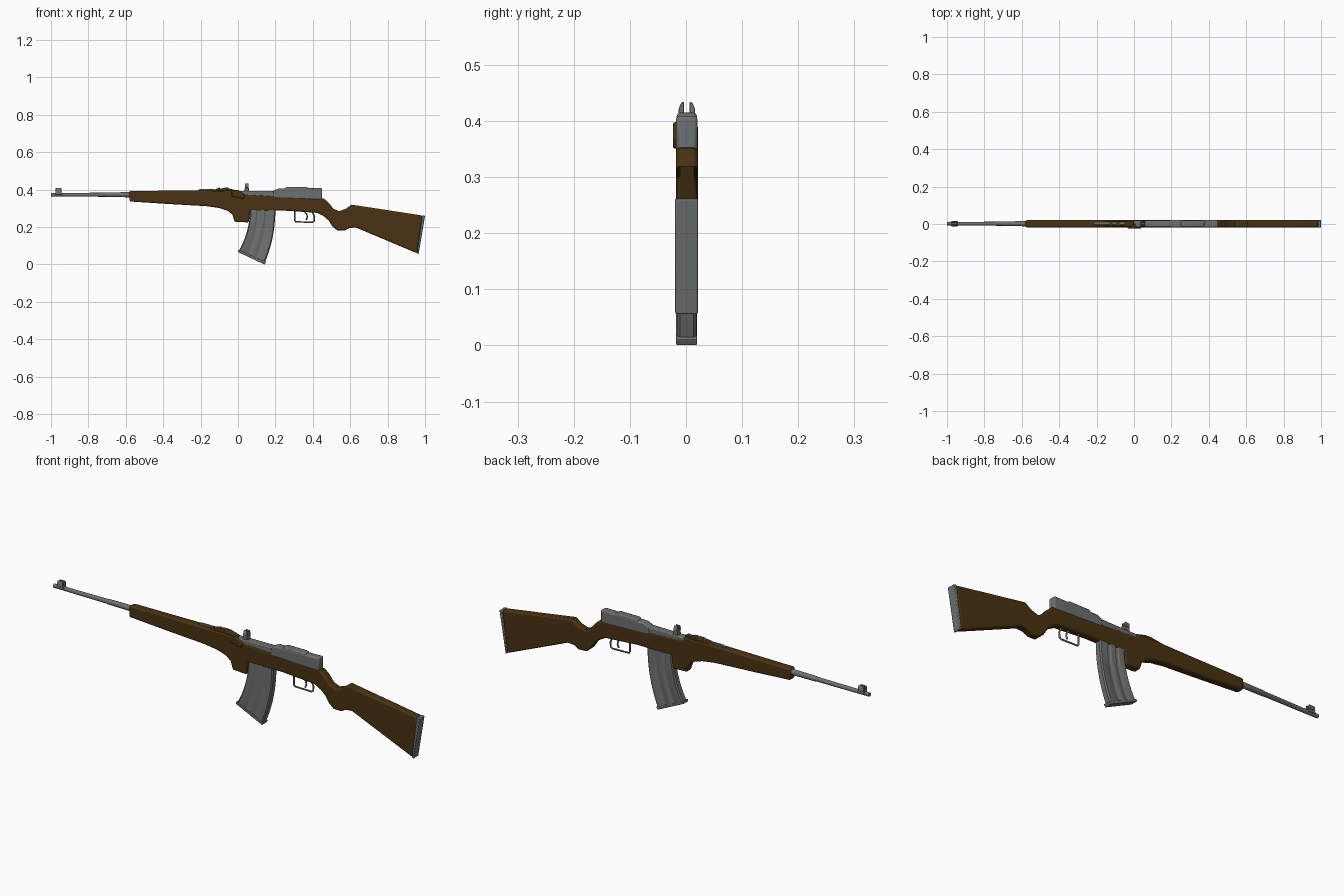
import bpy, bmesh, math
from mathutils import Vector

if "Cube" in bpy.data.objects:
    bpy.data.objects.remove(bpy.data.objects["Cube"])

YC = 0.0015  # centre plane of the model


def material(name, rgb):
    m = bpy.data.materials.new(name)
    m.diffuse_color = (*rgb, 1)
    m.use_nodes = True
    m.node_tree.nodes["Principled BSDF"].inputs["Base Color"].default_value = m.diffuse_color
    return m


WOOD = material("dark walnut", (0.068, 0.032, 0.006))
METAL = material("grey steel", (0.155, 0.165, 0.165))


def finish(name, bm, mat, bevel=0, segments=2, angle=30):
    bmesh.ops.recalc_face_normals(bm, faces=bm.faces)
    me = bpy.data.meshes.new(name)
    bm.to_mesh(me)
    bm.free()
    ob = bpy.data.objects.new(name, me)
    bpy.context.collection.objects.link(ob)
    me.materials.append(mat)
    bpy.context.view_layer.objects.active = ob
    ob.select_set(True)
    bpy.ops.object.shade_smooth_by_angle(angle=math.radians(angle))
    ob.select_set(False)
    if bevel:
        b = ob.modifiers.new("bevel", 'BEVEL')
        b.width, b.segments = bevel, segments
        b.limit_method, b.angle_limit = 'ANGLE', math.radians(50)
    return ob


def slab(name, pts, y0, y1, mat, bevel=0, segments=2):
    """Side profile (x, z) extruded from y0 to y1."""
    bm = bmesh.new()
    f = bm.faces.new([bm.verts.new((x, y0, z)) for x, z in pts])
    r = bmesh.ops.extrude_face_region(bm, geom=[f])
    vs = [v for v in r["geom"] if isinstance(v, bmesh.types.BMVert)]
    bmesh.ops.translate(bm, verts=vs, vec=(0, y1 - y0, 0))
    return finish(name, bm, mat, bevel, segments)


def loft(name, rings, mat, bevel=0):
    bm = bmesh.new()
    rows = [[bm.verts.new(p) for p in r] for r in rings]
    n = len(rows[0])
    for a, b in zip(rows, rows[1:]):
        for i in range(n):
            bm.faces.new((a[i], a[(i + 1) % n], b[(i + 1) % n], b[i]))
    bm.faces.new(rows[0])
    bm.faces.new(rows[-1])
    return finish(name, bm, mat, bevel)


def round_bar(name, stations, z, mat, n=16):
    """Lathe along x from (x, radius) stations."""
    loft(name, [[(x, YC + r * math.cos(2 * math.pi * i / n), z + r * math.sin(2 * math.pi * i / n))
                 for i in range(n)] for x, r in stations], mat)


def wire(name, pts, r, mat):
    cu = bpy.data.curves.new(name, 'CURVE')
    cu.dimensions = '3D'
    cu.bevel_depth, cu.bevel_resolution, cu.use_fill_caps = r, 2, True
    s = cu.splines.new('POLY')
    s.points.add(len(pts) - 1)
    for p, (x, z) in zip(s.points, pts):
        p.co = (x, YC, z, 1)
    ob = bpy.data.objects.new(name, cu)
    bpy.context.collection.objects.link(ob)
    cu.materials.append(mat)


# Wooden stock: forend, magazine lug, grip and butt in one profile
slab("stock", [
    (-0.58, 0.393), (-0.58, 0.337), (-0.38, 0.324), (-0.17, 0.312), (-0.10, 0.302), (-0.055, 0.287),
    (-0.03, 0.267), (-0.018, 0.228), (0.058, 0.225), (0.066, 0.288), (0.25, 0.288), (0.425, 0.276),
    (0.46, 0.257), (0.485, 0.235), (0.505, 0.203), (0.53, 0.182), (0.57, 0.181), (0.595, 0.195),
    (0.63, 0.198), (0.957, 0.060), (0.985, 0.262), (0.607, 0.320), (0.575, 0.297), (0.54, 0.285),
    (0.51, 0.298), (0.485, 0.330), (0.46, 0.352), (0.25, 0.362), (0.0, 0.378), (-0.005, 0.396),
    (-0.22, 0.396)], -0.018, 0.021, WOOD, 0.007)

# Butt plate
slab("butt_plate", [(0.957, 0.060), (0.966, 0.055), (1.0, 0.261), (0.985, 0.263)],
     -0.0195, 0.0215, METAL, 0.003)

# Raised handguard block and side swelling in front of the receiver
slab("handguard_block", [(-0.19, 0.392), (-0.15, 0.398), (-0.08, 0.408), (-0.05, 0.407), (0.0, 0.394),
                         (0.0, 0.375), (-0.18, 0.375)], -0.014, 0.017, WOOD, 0.004)
slab("side_swelling", [(-0.035, 0.395), (-0.035, 0.365), (0.03, 0.35), (0.04, 0.372), (0.0, 0.398)],
     -0.0235, 0.0, WOOD, 0.004)

# Barrel
round_bar("barrel", [(-1.0, 0.0095), (-0.71, 0.011), (-0.705, 0.0125), (-0.55, 0.014)], 0.373, METAL)

# Receiver: low rail and taller rear housing
slab("receiver_rail", [(-0.005, 0.365), (0.0, 0.392), (0.19, 0.394), (0.21, 0.40), (0.21, 0.355)],
     -0.0155, 0.0185, METAL, 0.005)
slab("receiver_housing", [(0.185, 0.355), (0.19, 0.394), (0.215, 0.406), (0.45, 0.409), (0.45, 0.345)],
     -0.0175, 0.0205, METAL, 0.006)
slab("bolt_cover", [(0.25, 0.39), (0.25, 0.408), (0.262, 0.415), (0.365, 0.415), (0.378, 0.408),
                    (0.378, 0.39)], -0.0165, 0.0195, METAL, 0.006)

# Curved, ribbed magazine
def quad(a, b, c, t):
    return a * (1 - t) ** 2 + b * 2 * t * (1 - t) + c * t * t


section = [(0.0, .012), (0.04, .0175), (0.24, .0175), (0.29, .0135), (0.36, .0135), (0.41, .0175),
           (0.56, .0175), (0.61, .0135), (0.68, .0135), (0.73, .0175), (0.96, .0175), (1.0, .012)]
rings = []
for k in range(11):
    t = k / 10
    left = quad(Vector((0.066, 0.30)), Vector((0.062, 0.175)), Vector((0.004, 0.072)), t)
    right = quad(Vector((0.20, 0.30)), Vector((0.20, 0.14)), Vector((0.144, 0.012)), t)
    ring = []
    for side, sec in ((-1, section), (1, section[::-1])):
        for u, w in sec:
            p = left.lerp(right, u)
            ring.append((p.x, YC + side * w, p.y))
    rings.append(ring)
loft("magazine", rings, METAL)
slab("magazine_floor", [(0.002, 0.078), (-0.001, 0.067), (0.142, 0.0), (0.150, 0.013)],
     -0.0175, 0.0195, METAL, 0.002)

# Trigger guard and trigger
wire("trigger_guard", [(0.303, 0.29), (0.303, 0.236), (0.309, 0.228), (0.398, 0.226), (0.408, 0.233),
                       (0.409, 0.255), (0.398, 0.282)], 0.0042, METAL)
wire("trigger", [(0.355, 0.285), (0.368, 0.268), (0.371, 0.252), (0.364, 0.238)], 0.004, METAL)

# Front and rear sights: a base with a pair of rounded ears
def sight(name, x, base_z, foot_z, top_z, half_len):
    slab(name + "_base", [(x - half_len * 1.3, base_z), (x + half_len * 1.3, base_z),
                          (x + half_len, foot_z), (x - half_len, foot_z)], -0.0115, 0.0145, METAL, 0.002)
    for side, tag in ((-1, "left"), (1, "right")):
        h = top_z - foot_z + 0.004
        outline = [(0.005, 0), (0.015, 0), (0.0145, h * .45), (0.012, h * .78), (0.0085, h), (0.005, h)]
        loft(f"{name}_ear_{tag}", [[(xx, YC + side * y, foot_z - 0.004 + z) for y, z in outline]
                                   for xx in (x - half_len, x + half_len)], METAL, 0.001)


sight("rear_sight", 0.047, 0.385, 0.414, 0.434, 0.010)
sight("front_sight", -0.96, 0.372, 0.388, 0.408, 0.015)

# Small fittings on top of the handguard
for name, x0, x1, z in (("sight_leaf", -0.215, -0.13, 0.404), ("leaf_slider", -0.115, -0.095, 0.411),
                        ("leaf_hinge", -0.08, -0.05, 0.412)):
    slab(name, [(x0, 0.39), (x1, 0.39), (x1, z), (x0 + 0.012, z), (x0, z - 0.006)],
         YC - 0.006, YC + 0.006, METAL, 0.001)
